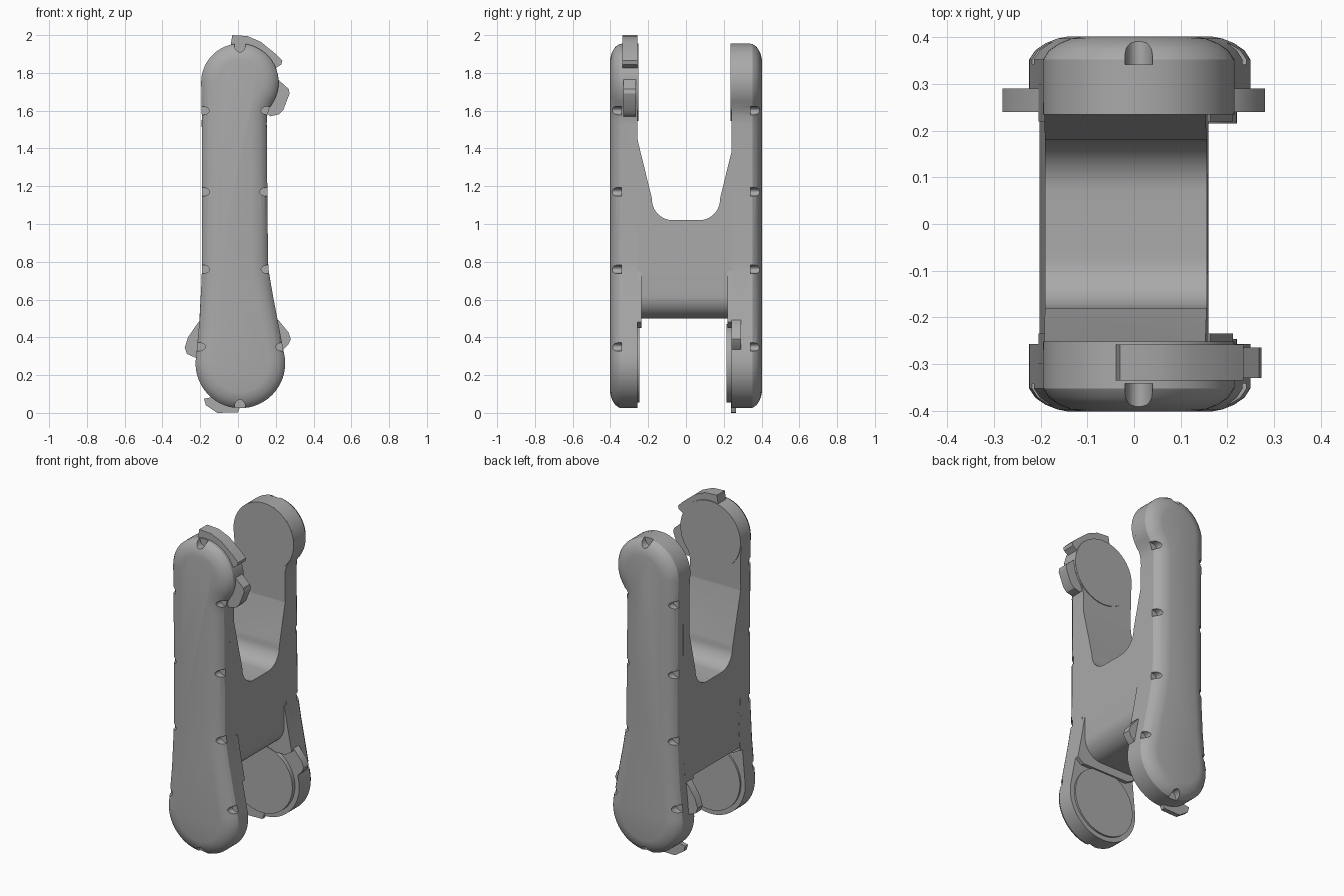
import bpy, bmesh
from math import radians, cos, sin
from mathutils import Vector

cube = bpy.data.objects.get("Cube")
if cube:
    bpy.data.objects.remove(cube)

grey = bpy.data.materials.new("plain_grey")
grey.use_nodes = True
COLOR = (0.4, 0.4, 0.4, 1)
grey.diffuse_color = COLOR
grey.node_tree.nodes["Principled BSDF"].inputs["Base Color"].default_value = COLOR


def arc(cx, cz, r, a0, a1, n):
    """Points on an arc, angles in degrees."""
    angles = [radians(a0 + (a1 - a0) * i / n) for i in range(n + 1)]
    return [(cx + r * cos(a), cz + r * sin(a)) for a in angles]


def inset(points, d):
    """Offset a counter-clockwise outline inwards."""
    out = []
    for i, p in enumerate(points):
        t = Vector(points[(i + 1) % len(points)]) - Vector(points[i - 1])
        t.normalize()
        out.append((p[0] - t.y * d, p[1] + t.x * d))
    return out


def loft(name, rings):
    """Solid through matching rings of 3D points, capped at both ends."""
    bm = bmesh.new()
    loops = [[bm.verts.new(p) for p in ring] for ring in rings]
    for a, b in zip(loops, loops[1:]):
        for i in range(len(a)):
            j = (i + 1) % len(a)
            bm.faces.new((a[i], a[j], b[j], b[i]))
    bm.faces.new(loops[0])
    bm.faces.new(loops[-1])
    bmesh.ops.recalc_face_normals(bm, faces=bm.faces)
    mesh = bpy.data.meshes.new(name)
    bm.to_mesh(mesh)
    bm.free()
    mesh.materials.append(grey)
    obj = bpy.data.objects.new(name, mesh)
    bpy.context.collection.objects.link(obj)
    return obj


def slab(name, points, y0, y1):
    """Front outline extruded along y."""
    return loft(name, [[(x, y, z) for x, z in points] for y in (y0, y1)])


def cut(obj, cutter):
    mod = obj.modifiers.new("cut", "BOOLEAN")
    mod.operation = "DIFFERENCE"
    mod.solver = "EXACT"
    mod.object = cutter
    bpy.context.view_layer.objects.active = obj
    bpy.ops.object.modifier_apply(modifier=mod.name)
    bpy.data.objects.remove(cutter)


TOP = (0.01, 1.75, 0.205)
LOW = (0.0125, 0.262, 0.237)

# Outline shared by the two side plates
outline = (arc(*TOP, -30, 180, 40)
           + [(-0.192, 1.6), (-0.19, 1.2), (-0.19, 0.8), (-0.193, 0.7), (-0.203, 0.5)]
           + arc(*LOW, 170, 372, 40)
           + [(0.212, 0.48), (0.185, 0.62), (0.163, 0.75), (0.159, 0.8), (0.155, 1.2),
              (0.152, 1.53), (0.154, 1.57), (0.165, 1.61)])

# Grip notches: x, z, half width, half height
notches = [(0.01, 1.955, 0.03, 0.045), (0.01, 0.025, 0.03, 0.045)]
for left, right, z in [(-0.193, 0.162, 1.6), (-0.19, 0.155, 1.17),
                       (-0.19, 0.162, 0.76), (-0.213, 0.24, 0.35)]:
    notches += [(left, z, 0.04, 0.023), (right, z, 0.04, 0.023)]

# Side plates with rounded outer rims
for side, label, inner in [(-1, "front", 0.257), (1, "back", 0.24)]:
    profile = [(0, inner), (0, 0.352), (0.013, 0.372), (0.035, 0.387),
               (0.06, 0.397), (0.085, 0.402)]
    plate = loft(label + "_side_plate",
                 [[(x, side * y, z) for x, z in inset(outline, d)] for d, y in profile])
    for x, z, w, h in notches:
        hole = [(x + w * a, z + h * b) for a, b in arc(0, 0, 1, 0, 345, 23)]
        cut(plate, slab("notch_cutter", hole, side * 0.342, side * 0.393))

# Round pads on the inner faces
for name, (cx, cz, r), y0, y1 in [
        ("front_upper_pad", TOP, -0.27, -0.252), ("back_upper_pad", TOP, 0.235, 0.26),
        ("front_lower_pad", (0.0125, 0.262, 0.208), -0.27, -0.246),
        ("back_lower_pad", (0.0125, 0.262, 0.208), 0.215, 0.26)]:
    slab(name, arc(cx, cz, r, 0, 354, 59), y0, y1)

# Central web, rounded under its left edge, with a U-shaped opening
web = slab("central_web",
           [(-0.192, 1.55), (-0.19, 0.75), (-0.202, 0.5)]
           + arc(0.04, 0.62, 0.12, -90, 0, 12)
           + [(0.159, 0.8), (0.155, 1.2), (0.152, 1.55)], -0.3, 0.3)
half = [(0.262, 1.8), (0.262, 1.5), (0.255, 1.44), (0.184, 1.15)]
half += [(0.07 + a, b) for a, b in arc(0, 1.13, 0.11, 0, -90, 12)]
opening = half + [(-y, z) for y, z in reversed(half)]
cut(web, loft("opening_cutter", [[(x, y, z) for y, z in opening] for x in (-0.5, 0.5)]))

# Gussets joining the web to the lower ends of the plates
for side, label, edge in [(-1, "front", 0.235), (1, "back", 0.22)]:
    slab(label + "_gusset",
         [(-0.19, 0.75), (-0.205, 0.48), (-0.15, 0.45), (0.17, 0.45),
          (0.212, 0.48), (0.185, 0.62), (0.163, 0.75)], side * edge, side * 0.3)

# Stop tabs around the upper front and lower back joints
tabs = [
    ("upper_front_tab", -0.335, -0.258,
     [(-0.04, 1.94), (-0.03, 2.0), (0.05, 1.995), (0.12, 1.965), (0.2, 1.9),
      (0.235, 1.865), (0.23, 1.845), (0.19, 1.82), (0.08, 1.88)]),
    ("side_front_tab", -0.33, -0.265,
     [(0.17, 1.76), (0.213, 1.765), (0.24, 1.74), (0.268, 1.715), (0.273, 1.69),
      (0.24, 1.605), (0.215, 1.58), (0.17, 1.57), (0.12, 1.62)]),
    ("right_back_tab", 0.24, 0.29,
     [(-0.19, 0.5), (-0.21, 0.48), (-0.265, 0.4), (-0.282, 0.345), (-0.27, 0.312),
      (-0.22, 0.29), (-0.15, 0.3)]),
    ("left_back_tab", 0.24, 0.29,
     [(0.19, 0.5), (0.215, 0.49), (0.268, 0.425), (0.28, 0.39), (0.265, 0.36),
      (0.235, 0.33), (0.15, 0.33)]),
    ("bottom_back_tab", 0.237, 0.265,
     [(-0.18, 0.075), (-0.17, 0.04), (-0.11, 0.0), (0.0, 0.003), (0.015, 0.04),
      (-0.05, 0.1)]),
]
for name, y0, y1, points in tabs:
    slab(name, points, y0, y1)

# Smooth rounded surfaces, keeping hard edges crisp
bpy.ops.object.select_all(action="DESELECT")
for obj in bpy.context.scene.objects:
    if obj.type == "MESH":
        obj.select_set(True)
        bpy.context.view_layer.objects.active = obj
bpy.ops.object.shade_smooth_by_angle(angle=radians(32))
